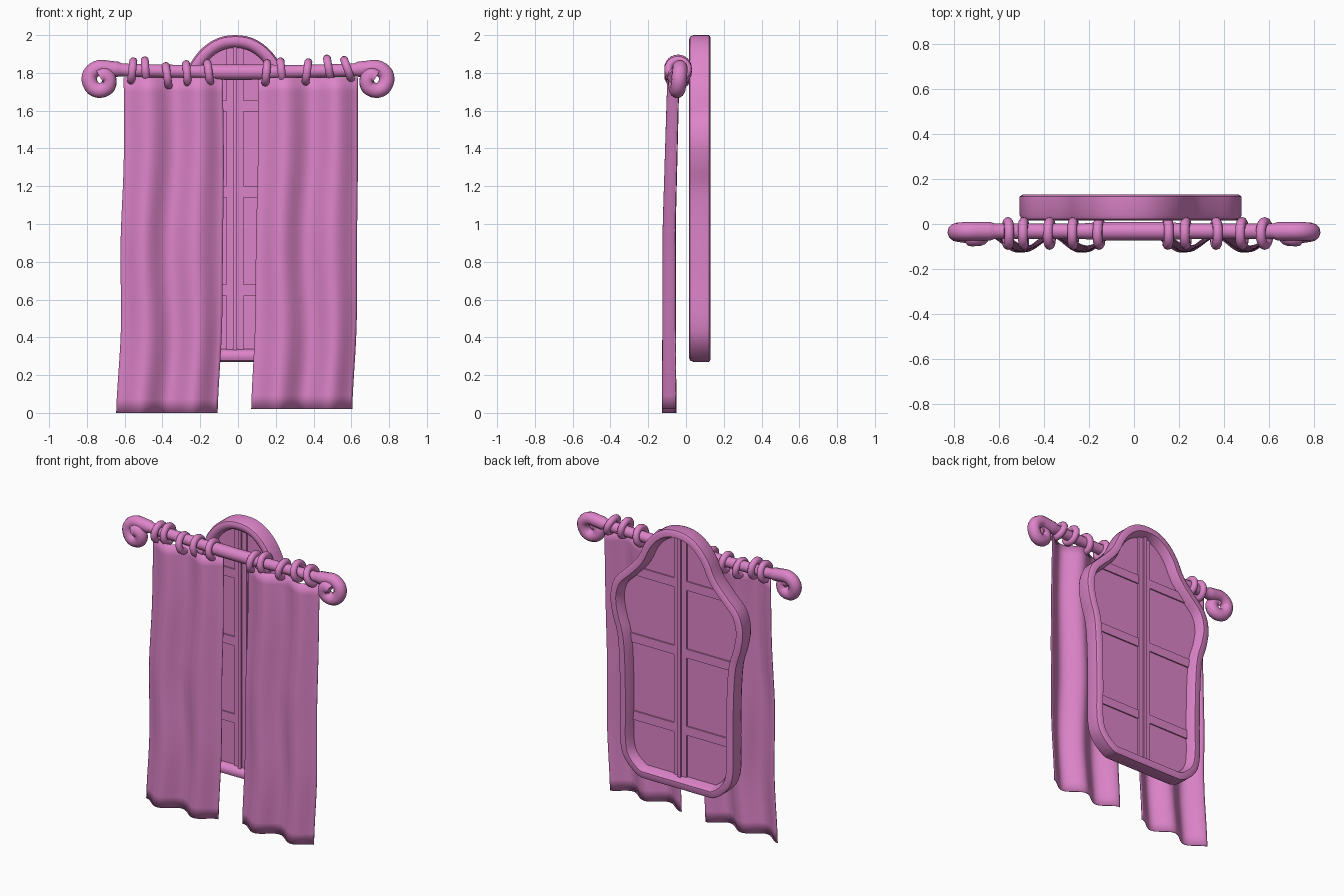
import bpy, math
from mathutils import Vector

cube = bpy.data.objects.get("Cube")
if cube:
    bpy.data.objects.remove(cube, do_unlink=True)

COLOR = (0.72, 0.23, 0.58, 1)
pink = bpy.data.materials.new("orchid pink")
pink.use_nodes = True
pink.diffuse_color = COLOR
pink.node_tree.nodes["Principled BSDF"].inputs["Base Color"].default_value = COLOR


def finish(obj, smooth=True):
    obj.data.materials.clear()
    obj.data.materials.append(pink)
    bpy.ops.object.select_all(action='DESELECT')
    obj.select_set(True)
    bpy.context.view_layer.objects.active = obj
    if smooth:
        bpy.ops.object.shade_smooth_by_angle(angle=math.radians(40))
    return obj


def mesh_object(name, verts, faces, smooth=True):
    mesh = bpy.data.meshes.new(name)
    mesh.from_pydata(verts, [], faces)
    mesh.update()
    obj = bpy.data.objects.new(name, mesh)
    bpy.context.collection.objects.link(obj)
    return finish(obj, smooth)


def box(name, x, y, z, size):
    bpy.ops.mesh.primitive_cube_add(size=1, location=(x, y, z))
    obj = bpy.context.object
    obj.name = name
    obj.scale = size
    return finish(obj, False)


def smooth_path(points, steps, closed=False):
    """Catmull-Rom samples through the points."""
    pts = [Vector(p) for p in points]
    n = len(pts)
    get = (lambda i: pts[i % n]) if closed else (lambda i: pts[max(0, min(n - 1, i))])
    out = []
    for i in range(n if closed else n - 1):
        a, b, c, d = (get(i + k) for k in (-1, 0, 1, 2))
        for s in range(steps):
            t = s / steps
            out.append(0.5 * (2 * b + (c - a) * t + (2 * a - 5 * b + 4 * c - d) * t * t
                              + (3 * b - a - 3 * c + d) * t ** 3))
    return out if closed else out + [pts[-1]]


# Window outline: domed top, wide shoulders, narrower body, rounded foot
CX = -0.015
half = [(0.09, 1.985), (0.17, 1.935), (0.235, 1.855), (0.29, 1.745), (0.375, 1.65),
        (0.46, 1.56), (0.493, 1.44), (0.475, 1.31), (0.44, 1.19), (0.425, 1.0),
        (0.42, 0.7), (0.42, 0.48), (0.385, 0.365), (0.29, 0.28), (0.2, 0.27)]
outline = [(0, 2.0)] + half + [(0, 0.27)] + [(-x, z) for x, z in reversed(half)]
rim = smooth_path([(x + CX, z) for x, z in outline], 3, closed=True)
count = len(rim)
inward = []
for i in range(count):
    t = (rim[(i + 1) % count] - rim[i - 1]).normalized()
    inward.append(Vector((t.y, -t.x)))

# Frame: a rounded section swept around the outline (inset, depth)
section = [(0.012, 0.13), (0, 0.122), (0, 0.04), (0.008, 0.022), (0.025, 0.015),
           (0.045, 0.018), (0.06, 0.03), (0.068, 0.05), (0.068, 0.08), (0.045, 0.13)]
k = len(section)
verts, faces = [], []
for p, n in zip(rim, inward):
    for inset, depth in section:
        q = p + n * inset
        verts.append((q.x, depth, q.y))
for i in range(count):
    for j in range(k):
        a, b = i * k, ((i + 1) % count) * k
        faces.append((a + j, a + (j + 1) % k, b + (j + 1) % k, b + j))
mesh_object("window_frame", verts, faces)

# Pane filling the frame
edge = [p + n * 0.06 for p, n in zip(rim, inward)]
verts = [(p.x, y, p.y) for y in (0.06, 0.07) for p in edge]
faces = [tuple(range(count)), tuple(reversed(range(count, 2 * count)))]
mesh_object("window_pane", verts, faces, False)

# Mullions
box("centre_mullion", CX, 0.065, 1.13, (0.09, 0.035, 1.64))
box("centre_ridge", CX, 0.065, 1.13, (0.022, 0.06, 1.64))
for i, (z, width) in enumerate(((0.65, 0.74), (1.17, 0.76), (1.625, 0.72))):
    box(f"crossbar_{i + 1}", CX, 0.065, z, (width, 0.028, 0.06))

# Curtain rod with a scroll at each end
scroll = [(0.5, -0.032, 1.812), (0.6, -0.032, 1.815), (0.67, -0.032, 1.822), (0.735, -0.032, 1.827),
          (0.778, -0.034, 1.80), (0.787, -0.037, 1.76), (0.767, -0.042, 1.72),
          (0.73, -0.047, 1.707), (0.692, -0.052, 1.724), (0.683, -0.056, 1.762),
          (0.705, -0.058, 1.788), (0.73, -0.058, 1.777)]
middle = [(-0.14, -0.032, 1.805), (0.14, -0.032, 1.805)]
path = [(-x, y, z) for x, y, z in reversed(scroll)] + middle + scroll
samples = smooth_path(path, 4)
curve = bpy.data.curves.new("curtain_rod", 'CURVE')
curve.dimensions = '3D'
curve.bevel_depth = 0.042
curve.bevel_resolution = 4
curve.use_fill_caps = True
spline = curve.splines.new('POLY')
spline.points.add(len(samples) - 1)
for point, co in zip(spline.points, samples):
    point.co = (*co, 1)
    point.radius = 0.82 if 0.2 < abs(co.x) < 0.62 else 0.97
rod = bpy.data.objects.new("curtain_rod", curve)
bpy.context.collection.objects.link(rod)
bpy.ops.object.select_all(action='DESELECT')
rod.select_set(True)
bpy.context.view_layer.objects.active = rod
bpy.ops.object.convert(target='MESH')
finish(bpy.context.object)

# Rings: position along the rod, height, lean in degrees
rings = [(-0.56, 1.81, 6), (-0.49, 1.815, -4), (-0.375, 1.785, -8), (-0.27, 1.795, -5),
         (-0.155, 1.80, -8), (0.15, 1.80, 5), (0.23, 1.81, -6), (0.365, 1.805, 8),
         (0.48, 1.825, -10), (0.58, 1.82, -20)]
for i, (x, z, lean) in enumerate(rings):
    bpy.ops.mesh.primitive_torus_add(
        major_segments=24, minor_segments=10, major_radius=0.051, minor_radius=0.022,
        location=(x, -0.042, z), rotation=(0, math.radians(90 + lean), 0))
    bpy.context.object.name = f"curtain_ring_{i + 1}"
    finish(bpy.context.object)


def curtain(name, left, right, bottom, top, peak):
    """Hanging sheet: edge tables run from hem to heading."""
    cols, rows = 40, 24
    left = smooth_path([(x, 0) for x in left], 6)
    right = smooth_path([(x, 0) for x in right], 6)
    verts, faces = [], []
    for r in range(rows + 1):
        v = r / rows
        z = bottom + (top - bottom) * v
        centre = -0.091 + 0.022 * max(0, (v - 0.55) / 0.45)
        depth = 0.036 - 0.006 * v
        drift = 0.025 * math.sin(v * 9) * (1 - 0.3 * v)
        for c in range(cols + 1):
            u = c / cols
            x = left[r].x + (right[r].x - left[r].x) * u
            phase = u - peak - drift * math.sin(math.pi * u)
            verts.append((x, centre - depth * math.cos(phase * math.tau / 0.51), z))
    w = cols + 1
    for r in range(rows):
        for c in range(cols):
            a = r * w + c
            faces.append((a, a + 1, a + w + 1, a + w))
    obj = mesh_object(name, verts, faces)
    cloth = obj.modifiers.new("cloth_thickness", 'SOLIDIFY')
    cloth.thickness = 0.004
    return obj


curtain("right_curtain", (-0.645, -0.62, -0.622, -0.605, -0.605),
        (-0.108, -0.085, -0.08, -0.075, -0.08), 0.0, 1.775, 0.24)
curtain("left_curtain", (0.07, 0.09, 0.095, 0.105, 0.105),
        (0.605, 0.628, 0.63, 0.635, 0.635), 0.02, 1.775, 0.26)
